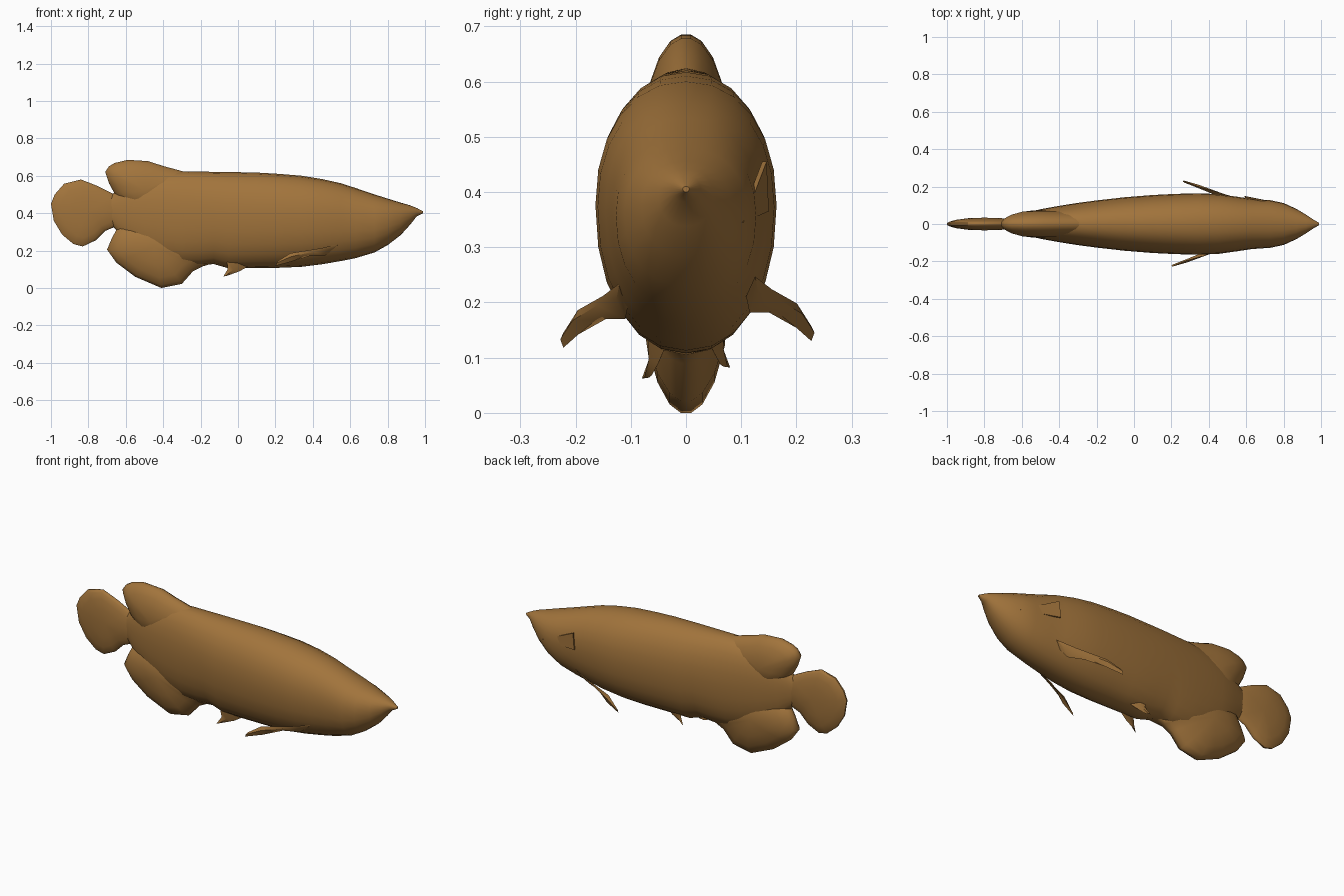
import bpy, bmesh, math
from mathutils import Vector

if "Cube" in bpy.data.objects:
    bpy.data.objects.remove(bpy.data.objects["Cube"])

skin = bpy.data.materials.new("golden_brown")
skin.diffuse_color = (0.36, 0.175, 0.045, 1)
skin.use_nodes = True
skin.node_tree.nodes["Principled BSDF"].inputs["Base Color"].default_value = skin.diffuse_color


def finish(name, bm, angle=50):
    bmesh.ops.recalc_face_normals(bm, faces=bm.faces)
    me = bpy.data.meshes.new(name)
    bm.to_mesh(me)
    bm.free()
    ob = bpy.data.objects.new(name, me)
    bpy.context.collection.objects.link(ob)
    me.materials.append(skin)
    bpy.ops.object.select_all(action='DESELECT')
    ob.select_set(True)
    bpy.context.view_layer.objects.active = ob
    bpy.ops.object.shade_smooth_by_angle(angle=math.radians(angle))
    return ob


def skin_rings(name, rings, angle=50):
    """Bridge equal-sized closed rings and cap both ends."""
    bm = bmesh.new()
    vs = [[bm.verts.new(p) for p in r] for r in rings]
    n = len(vs[0])
    for a, b in zip(vs, vs[1:]):
        for i in range(n):
            j = (i + 1) % n
            bm.faces.new((a[i], a[j], b[j], b[i]))
    bm.faces.new(vs[0])
    bm.faces.new(vs[-1])
    return finish(name, bm, angle)


def smooth_fin(name, outline, centre, half):
    """Lens-shaped fin: thin at the outline, thick around its centre."""
    bm = bmesh.new()
    cx, cz = centre
    n = len(outline)
    for side in (-1, 1):
        rings = []
        for s, t in ((1, 0.12), (0.93, 0.38), (0.75, 0.66), (0.45, 0.9)):
            rings.append([bm.verts.new((cx + (x - cx) * s, side * half * t,
                                        cz + (z - cz) * s)) for x, z in outline])
        for a, b in zip(rings, rings[1:]):
            for i in range(n):
                bm.faces.new((a[i], a[(i + 1) % n], b[(i + 1) % n], b[i]))
        mid = bm.verts.new((cx, side * half, cz))
        for i in range(n):
            bm.faces.new((rings[-1][i], rings[-1][(i + 1) % n], mid))
        if side < 0:
            rim = rings[0]
    for i in range(n):
        j = (i + 1) % n
        bm.faces.new((rim[i], rim[j], rings[0][j], rings[0][i]))
    return finish(name, bm)


def blade(name, rows, shift=(0, 0, 0), mirror=1):
    """Narrow fin with a diamond section; rows hold upper edge, lower edge, half thickness."""
    rings = []
    for up, low, t in rows:
        a, b = Vector(up), Vector(low)
        m = (a + b) / 2
        out = Vector((0.25, 1, -0.3)).normalized() * t
        ring = [a, m + out, b, m - out]
        rings.append([Vector((p.x + shift[0], p.y * mirror + shift[1], p.z + shift[2]))
                      for p in ring])
    return skin_rings(name, rings, 35)


# Body: stations along the length (x, bottom, top, half width)
stations = [
    (-0.70, 0.36, 0.48, 0.018), (-0.66, 0.32, 0.51, 0.030), (-0.60, 0.25, 0.56, 0.055),
    (-0.50, 0.18, 0.60, 0.079), (-0.40, 0.14, 0.617, 0.097), (-0.30, 0.12, 0.624, 0.113),
    (-0.20, 0.12, 0.622, 0.126), (-0.13, 0.128, 0.621, 0.134), (-0.05, 0.105, 0.62, 0.143),
    (0.10, 0.107, 0.617, 0.155), (0.22, 0.108, 0.61, 0.161), (0.34, 0.113, 0.60, 0.164),
    (0.45, 0.127, 0.582, 0.16), (0.55, 0.144, 0.56, 0.146), (0.63, 0.16, 0.534, 0.134),
    (0.73, 0.19, 0.50, 0.127), (0.80, 0.229, 0.478, 0.112), (0.87, 0.283, 0.456, 0.08),
    (0.92, 0.338, 0.442, 0.05), (0.955, 0.382, 0.428, 0.026), (0.99, 0.40, 0.41, 0.006),
]
N = 24
rings = []
for x, lo, hi, w in stations:
    mid = lo + (hi - lo) * 0.54
    ring = []
    for i in range(N):
        a = 2 * math.pi * i / N
        c, s = math.cos(a), math.sin(a)
        y = math.copysign(abs(c) ** 0.92, c) * w
        z = mid + math.copysign(abs(s) ** 0.92, s) * ((hi - mid) if s > 0 else (mid - lo))
        ring.append((x, y, z))
    rings.append(ring)
skin_rings("body", rings)

# Dorsal, anal and tail fins
smooth_fin("dorsal_fin",
           [(-0.24, 0.60), (-0.30, 0.625), (-0.40, 0.652), (-0.48, 0.678), (-0.59, 0.685),
            (-0.66, 0.668), (-0.69, 0.65), (-0.71, 0.62), (-0.69, 0.56), (-0.66, 0.505),
            (-0.60, 0.43), (-0.35, 0.42)], (-0.50, 0.52), 0.074)
smooth_fin("anal_fin",
           [(-0.64, 0.33), (-0.675, 0.265), (-0.70, 0.205), (-0.65, 0.135), (-0.55, 0.06),
            (-0.48, 0.03), (-0.41, 0.0), (-0.30, 0.022), (-0.24, 0.09), (-0.19, 0.115),
            (-0.14, 0.13), (-0.20, 0.28), (-0.45, 0.36)], (-0.45, 0.22), 0.078)
smooth_fin("tail_fin",
           [(-0.66, 0.50), (-0.75, 0.545), (-0.84, 0.58), (-0.93, 0.557), (-0.98, 0.50),
            (-1.0, 0.45), (-0.985, 0.36), (-0.94, 0.285), (-0.88, 0.235), (-0.83, 0.222),
            (-0.76, 0.255), (-0.71, 0.305), (-0.65, 0.33), (-0.58, 0.42)], (-0.80, 0.41), 0.034)

# Pectoral fins, swept back and outward
pectoral = [((0.54, -0.12, 0.235), (0.46, -0.11, 0.17), 0.012),
            ((0.44, -0.15, 0.212), (0.38, -0.145, 0.170), 0.014),
            ((0.28, -0.196, 0.186), (0.29, -0.195, 0.142), 0.011),
            ((0.215, -0.222, 0.145), (0.20, -0.222, 0.118), 0.006)]
blade("right_pectoral_fin", pectoral)
blade("left_pectoral_fin", pectoral, (0.06, 0.005, 0.012), -1)

# Small pelvic fins under the belly
pelvic = [((0.07, -0.035, 0.125), (-0.06, -0.075, 0.15), 0.014),
          ((0.01, -0.05, 0.09), (-0.055, -0.066, 0.10), 0.010),
          ((-0.05, -0.062, 0.068), (-0.078, -0.08, 0.062), 0.004)]
blade("right_pelvic_fin", pelvic)
blade("left_pelvic_fin", pelvic, (0.04, 0, 0.02), -1)

# Triangular gill flap on the left cheek
flap = [(0.82, 0.104, 0.345), (0.60, 0.146, 0.455), (0.59, 0.15, 0.365)]
skin_rings("gill_flap", [flap, [(x, y - 0.008, z) for x, y, z in flap]], 20)
